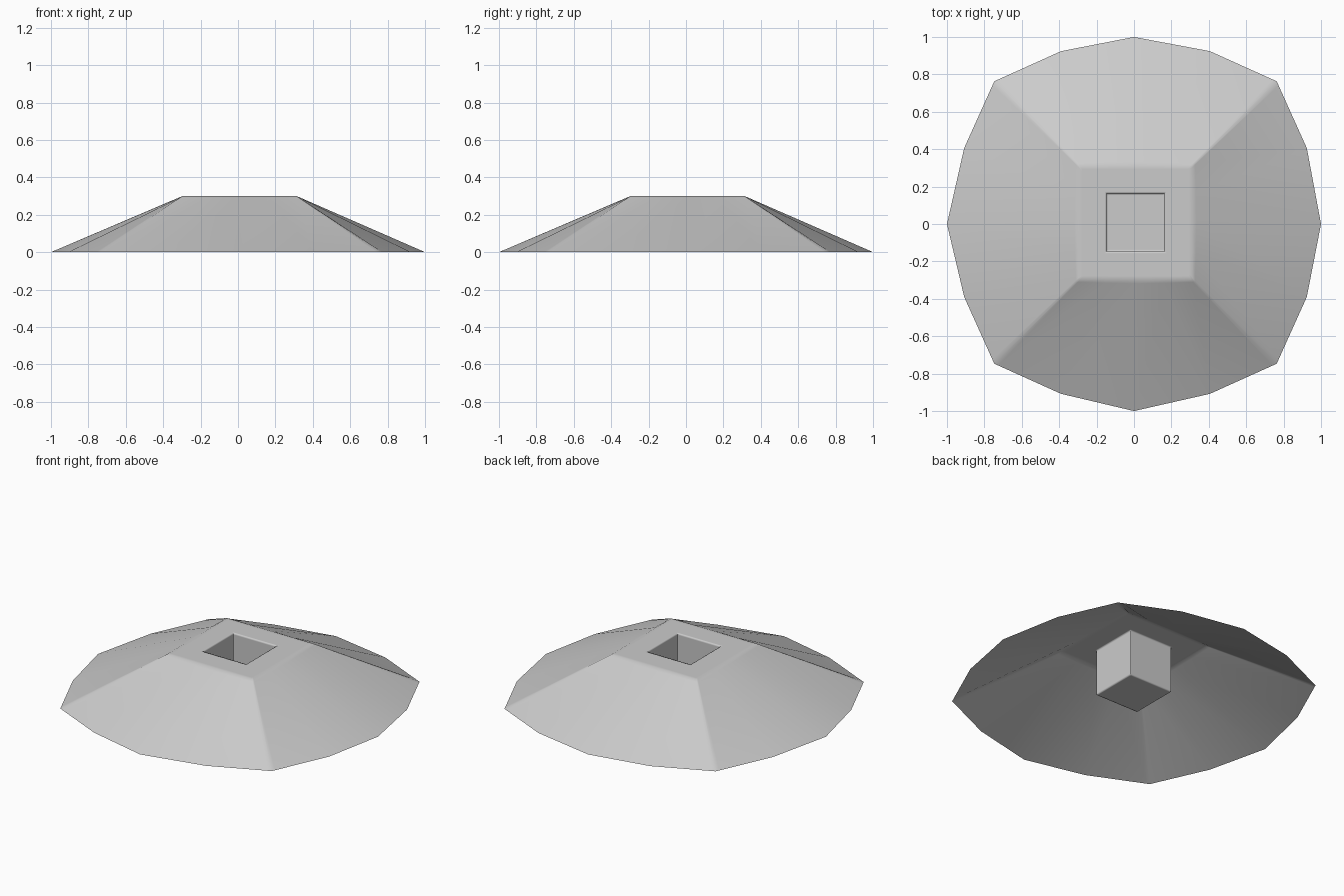
import bpy
import bmesh
from mathutils import Matrix, Vector

old = bpy.data.objects.get("Cube")
if old:
    bpy.data.objects.remove(old, do_unlink=True)

OFFSET = 0.008   # small shift of the square parts from the centre
SUPPORT = 0.06   # distance of support loops from the corners


def ring(side, z):
    """Turn one side's five points into a closed loop, with loops hugging the corners."""
    pts = [Vector((x, y, z)) for x, y in side]
    pts.insert(1, pts[0].lerp(pts[1], SUPPORT))
    pts.insert(-1, pts[-1].lerp(pts[-2], SUPPORT))
    loop = []
    for k in range(4):
        turn = Matrix.Rotation(k * 1.5707963, 3, "Z")
        loop += [turn @ p for p in pts[:-1]]
    return loop


def square(half, z):
    side = [(half * t, -half) for t in (-1, -0.5, 0, 0.5, 1)]
    return [p + Vector((OFFSET, OFFSET, 0)) for p in ring(side, z)]


def blend(a, b, t):
    return [p.lerp(q, t) for p, q in zip(a, b)]


# Sixteen-sided rim, its side middles stay centred
rim = ring([(-0.755, -0.755), (-0.398, -0.916), (0, -1), (0.398, -0.916), (0.755, -0.755)], 0)
for p in rim:
    if min(abs(p.x), abs(p.y)) > 0.01:
        p += Vector((OFFSET, OFFSET, 0))

# Sloping skirt, flat square top, then the square well
top = square(0.305, 0.3)
rings = [
    rim, blend(top, rim, 0.03), top, square(0.285, 0.3),
    square(0.165, 0.3), square(0.155, 0.3), square(0.155, 0.29),
    square(0.155, 0.01), square(0.155, 0), square(0.145, 0),
]

bm = bmesh.new()
loops = [[bm.verts.new(p) for p in r] for r in rings]
count = len(rim)
for lower, upper in zip(loops, loops[1:]):
    for i in range(count):
        j = (i + 1) % count
        bm.faces.new((lower[i], lower[j], upper[j], upper[i]))
bm.faces.new(loops[-1])   # well floor
for face in bm.faces:
    face.smooth = True

mesh = bpy.data.meshes.new("base_shell")
bm.to_mesh(mesh)
bm.free()

# Plain grey material
grey = bpy.data.materials.new("plain_grey")
grey.use_nodes = True
colour = (0.6, 0.6, 0.6, 1)
grey.diffuse_color = colour
grey.node_tree.nodes["Principled BSDF"].inputs["Base Color"].default_value = colour
mesh.materials.append(grey)

shell = bpy.data.objects.new("base_shell", mesh)
bpy.context.collection.objects.link(shell)
